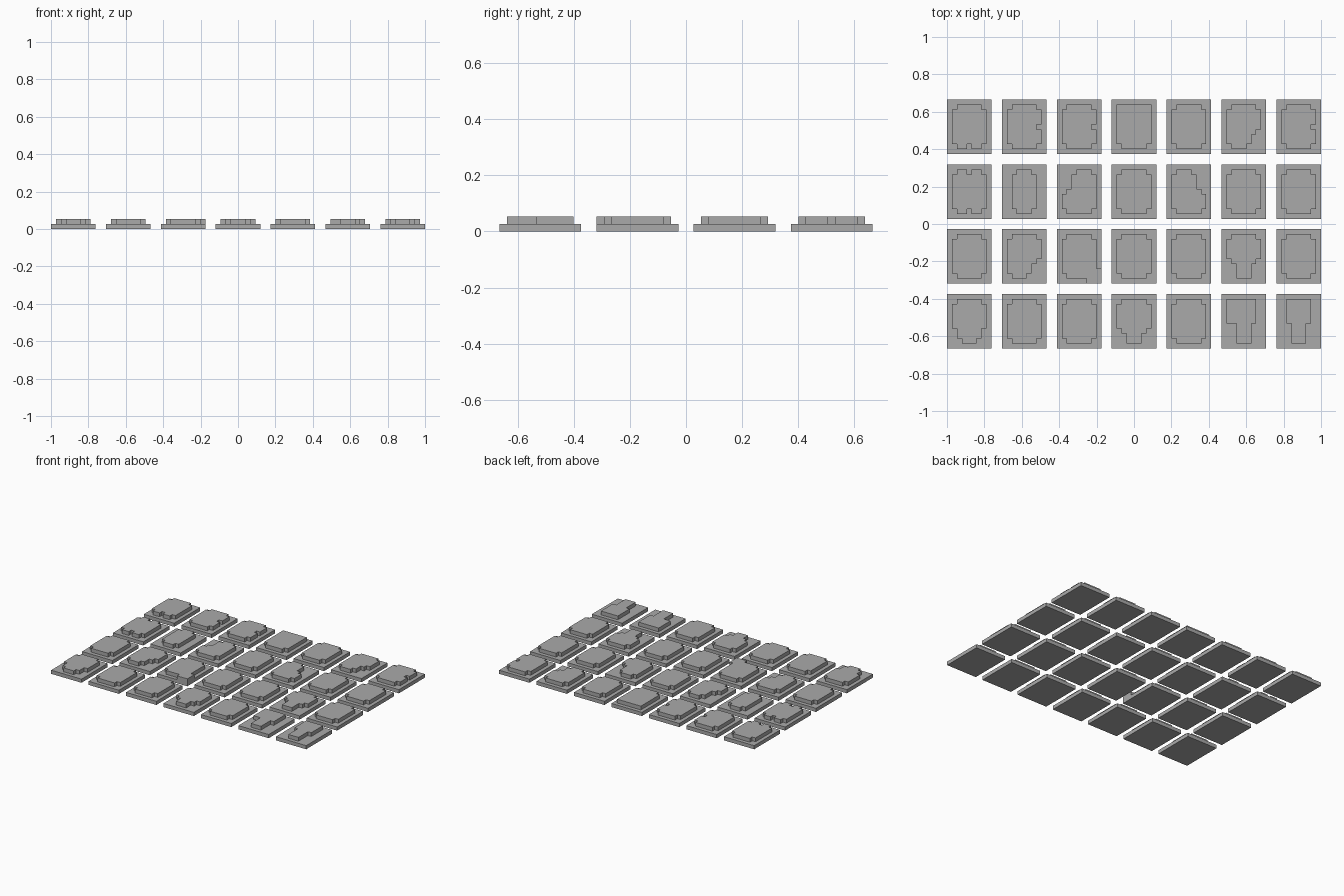
import bpy
import bmesh

CELL = 2 / 75.6                      # module that every tile is built on
COLS, ROWS = 7, 9                    # cells across a raised panel
PITCH_X, PITCH_Y = 11.1 * CELL, 13.08 * CELL
BASE_TOP, PANEL_TOP = 0.026, 0.053

cube = bpy.data.objects.get("Cube")
if cube:
    bpy.data.objects.remove(cube, do_unlink=True)

grey = bpy.data.materials.new("matte_grey")
grey.use_nodes = True
colour = (0.4, 0.4, 0.4, 1)
grey.diffuse_color = colour
grey.node_tree.nodes["Principled BSDF"].inputs["Base Color"].default_value = colour


# Panel outlines: each rule says whether the cell at column c, row r
# (counted from the back left) belongs to the panel.
def full(c, r):
    return 0 <= c < COLS and 0 <= r < ROWS


def rounded(c, r):
    return full(c, r) and not (c in (0, 6) and r in (0, 8))


def round_front(c, r):
    return full(c, r) and (r == 0 or rounded(c, r))


def front_notch(c, r):
    return rounded(c, r) and (c, r) != (3, 8)


def side_notch(c, r):
    return rounded(c, r) and (c, r) != (6, 4)


def double_notch(c, r):
    return rounded(c, r) and not (c == 3 and r in (0, 8))


def narrow(c, r):
    return 1 <= c <= 5 and not (c in (1, 5) and r in (0, 8))


def cut_front_right(c, r):
    limit = 6 if r < 5 else 5 if r < 6 else 4 if r < 8 else 3
    return rounded(c, r) and c <= limit


def cut_back_right(c, r):
    limit = 3 if r < 1 else 4 if r < 4 else 5 if r < 5 else 6
    return rounded(c, r) and c <= limit


def cut_back_left(c, r):
    return cut_back_right(6 - c, r)


def tailed(c, r):
    return rounded(c, r) or (5 <= c <= 7 and 7 <= r <= 9)


def tapered(first, second):
    def rule(c, r):
        inset = (r >= first) + (r >= second)
        return rounded(c, r) and inset <= c <= 6 - inset
    return rule


def stemmed(left, right):
    def rule(c, r):
        return left <= c <= right if r < 5 else 2 <= c <= 4
    return rule


LAYOUT = [
    [front_notch, side_notch, side_notch, round_front, rounded,
     cut_front_right, side_notch],
    [double_notch, narrow, cut_back_left, rounded, cut_back_right,
     rounded, rounded],
    [rounded, cut_front_right, tailed, rounded, rounded,
     tapered(5, 6), rounded],
    [tapered(6, 8), rounded, rounded, tapered(6, 7), rounded,
     stemmed(0, 5), stemmed(1, 5)],
]


def extruded(name, cells, x, y, bottom, top, capped):
    """Solid made from grid cells, merged into clean flat faces."""
    bm = bmesh.new()
    for c, r in cells:
        corners = [(c, r + 1), (c + 1, r + 1), (c + 1, r), (c, r)]
        bm.faces.new([bm.verts.new((x + (i - COLS / 2) * CELL,
                                    y + (ROWS / 2 - j) * CELL, bottom))
                      for i, j in corners])
    bmesh.ops.remove_doubles(bm, verts=bm.verts, dist=CELL / 100)
    floor = list(bm.faces)
    grown = bmesh.ops.extrude_face_region(bm, geom=floor, use_keep_orig=True)
    raised = [v for v in grown["geom"] if isinstance(v, bmesh.types.BMVert)]
    bmesh.ops.translate(bm, verts=raised, vec=(0, 0, top - bottom))
    if not capped:
        bmesh.ops.delete(bm, geom=floor, context="FACES")
    bmesh.ops.recalc_face_normals(bm, faces=bm.faces)
    if not capped and max(bm.faces, key=lambda f: f.calc_center_median().z).normal.z < 0:
        bmesh.ops.reverse_faces(bm, faces=bm.faces)
    bmesh.ops.dissolve_limit(bm, angle_limit=0.01, verts=bm.verts, edges=bm.edges)
    mesh = bpy.data.meshes.new(name)
    bm.to_mesh(mesh)
    bm.free()
    mesh.materials.append(grey)
    bpy.context.collection.objects.link(bpy.data.objects.new(name, mesh))


# Tiles: a plain rectangular base with a raised panel on top
base_cells = [(c, r) for c in range(-1, COLS + 1) for r in range(-1, ROWS + 1)]
for row, rules in enumerate(LAYOUT):
    for col, rule in enumerate(rules):
        x, y = (col - 3) * PITCH_X, (1.5 - row) * PITCH_Y
        tag = f"row{row + 1}_column{col + 1}"
        extruded("tile_base_" + tag, base_cells, x, y, 0, BASE_TOP, True)
        panel = [(c, r) for c in range(COLS + 1) for r in range(ROWS + 1)
                 if rule(c, r) and (rule is tailed or full(c, r))]
        extruded("raised_panel_" + tag, panel, x, y, BASE_TOP, PANEL_TOP, False)
